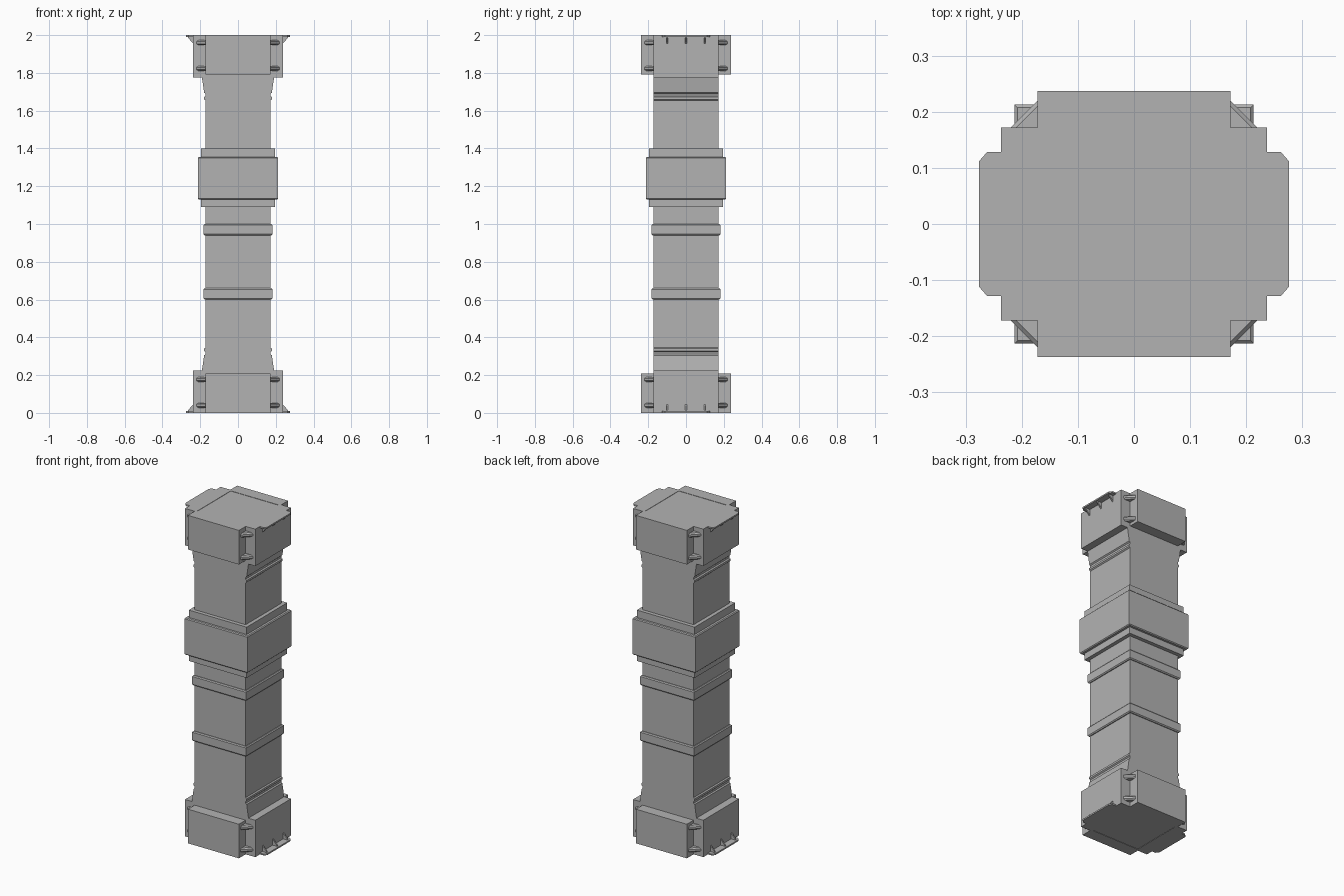
import bpy
import bmesh
from mathutils import Vector

cube = bpy.data.objects.get("Cube")
if cube:
    bpy.data.objects.remove(cube, do_unlink=True)

GREY = (0.45, 0.45, 0.45, 1)
grey = bpy.data.materials.new("plain grey")
grey.use_nodes = True
grey.diffuse_color = GREY
grey.node_tree.nodes["Principled BSDF"].inputs["Base Color"].default_value = GREY

CORE = 0.172     # half width of the shaft
PLATE = 0.237    # reach of the end plates


def finish(name, bm):
    bmesh.ops.recalc_face_normals(bm, faces=bm.faces)
    mesh = bpy.data.meshes.new(name)
    bm.to_mesh(mesh)
    bm.free()
    mesh.materials.append(grey)
    obj = bpy.data.objects.new(name, mesh)
    bpy.context.collection.objects.link(obj)
    return obj


def loft(bm, rings):
    """Skin equal-length rings of points and close both ends."""
    loops = [[bm.verts.new(p) for p in ring] for ring in rings]
    n = len(loops[0])
    for a, b in zip(loops, loops[1:]):
        for i in range(n):
            j = (i + 1) % n
            bm.faces.new((a[i], a[j], b[j], b[i]))
    bm.faces.new(loops[0])
    bm.faces.new(loops[-1])


def square_stack(name, profile):
    """Square column from (z, half width) pairs."""
    bm = bmesh.new()
    loft(bm, [[(-h, -h, z), (h, -h, z), (h, h, z), (-h, h, z)] for z, h in profile])
    return finish(name, bm)


def outline_z(bm, points, z0, z1):
    loft(bm, [[(x, y, z) for x, y in points] for z in (z0, z1)])


def outline_y(bm, points, y0, y1):
    loft(bm, [[(x, y, z) for x, z in points] for y in (y0, y1)])


def mirrored(bm, axes):
    """Repeat the geometry about the centre across each given axis."""
    for axis in axes:
        copy = bmesh.ops.duplicate(bm, geom=bm.verts[:] + bm.edges[:] + bm.faces[:])
        for v in copy["geom"]:
            if isinstance(v, bmesh.types.BMVert):
                v.co[axis] = -v.co[axis]


def to_end(bm, upper):
    if upper:
        for v in bm.verts:
            v.co.z = 2 - v.co.z


# Shaft, bands and the central block with its stepped collar
square_stack("shaft", [(0.002, CORE), (1.998, CORE)])
for name, z in (("lower_band", 0.6), ("upper_band", 0.94)):
    square_stack(name, [(z, 0.177), (z + 0.006, 0.182),
                        (z + 0.054, 0.182), (z + 0.06, 0.177)])
square_stack("collar", [(1.09, 0.195), (1.4, 0.195)])
square_stack("central_block", [(1.13, 0.208), (1.135, 0.213),
                               (1.35, 0.213), (1.355, 0.208)])

for end, upper in (("lower", False), ("upper", True)):
    # Front and back plates
    bm = bmesh.new()
    outline_z(bm, [(-CORE, CORE - 0.01), (CORE, CORE - 0.01),
                   (CORE, PLATE), (-CORE, PLATE)], 0, 0.208)
    mirrored(bm, [1])
    to_end(bm, upper)
    finish(end + "_front_back_plates", bm)

    # Taller side plates
    bm = bmesh.new()
    outline_z(bm, [(CORE - 0.01, -CORE), (PLATE, -CORE),
                   (PLATE, CORE), (CORE - 0.01, CORE)], 0, 0.225)
    mirrored(bm, [0])
    to_end(bm, upper)
    finish(end + "_side_plates", bm)

    # Sloping shoulders and thin ridges on the sides of the shaft
    bm = bmesh.new()
    outline_y(bm, [(0.16, 0.2), (0.194, 0.2), (0.191, 0.225), (0.179, 0.305),
                   (CORE, 0.311), (0.16, 0.311)], -CORE, CORE)
    outline_y(bm, [(0.16, 0.322), (CORE, 0.322), (0.179, 0.328),
                   (0.179, 0.34), (CORE, 0.346), (0.16, 0.346)], -CORE, CORE)
    mirrored(bm, [0])
    to_end(bm, upper)
    finish(end + "_shoulders", bm)

    # Thin side lips with chamfered corners and three braces each
    bm = bmesh.new()
    outline_z(bm, [(0.22, -0.128), (0.262, -0.128), (0.276, -0.112),
                   (0.276, 0.112), (0.262, 0.128), (0.22, 0.128)], 0, 0.009)
    for y in (-0.1, 0, 0.1):
        outline_y(bm, [(0.23, 0.005), (0.268, 0.005), (0.264, 0.015),
                       (PLATE, 0.045), (0.23, 0.045)], y - 0.004, y + 0.004)
    mirrored(bm, [0])
    to_end(bm, upper)
    finish(end + "_side_lips", bm)

    # Tapered triangular braces in the corner notches
    bm = bmesh.new()
    for z in (0.04, 0.177):
        def triangle(reach, height):
            return [(0.17, 0.17, height), (reach, 0.17, height), (0.17, reach, height)]
        loft(bm, [triangle(0.212, z - 0.013), triangle(0.222, z - 0.006),
                  triangle(0.222, z + 0.006), triangle(0.212, z + 0.013)])
    mirrored(bm, [0, 1])
    to_end(bm, upper)
    finish(end + "_corner_braces", bm)
